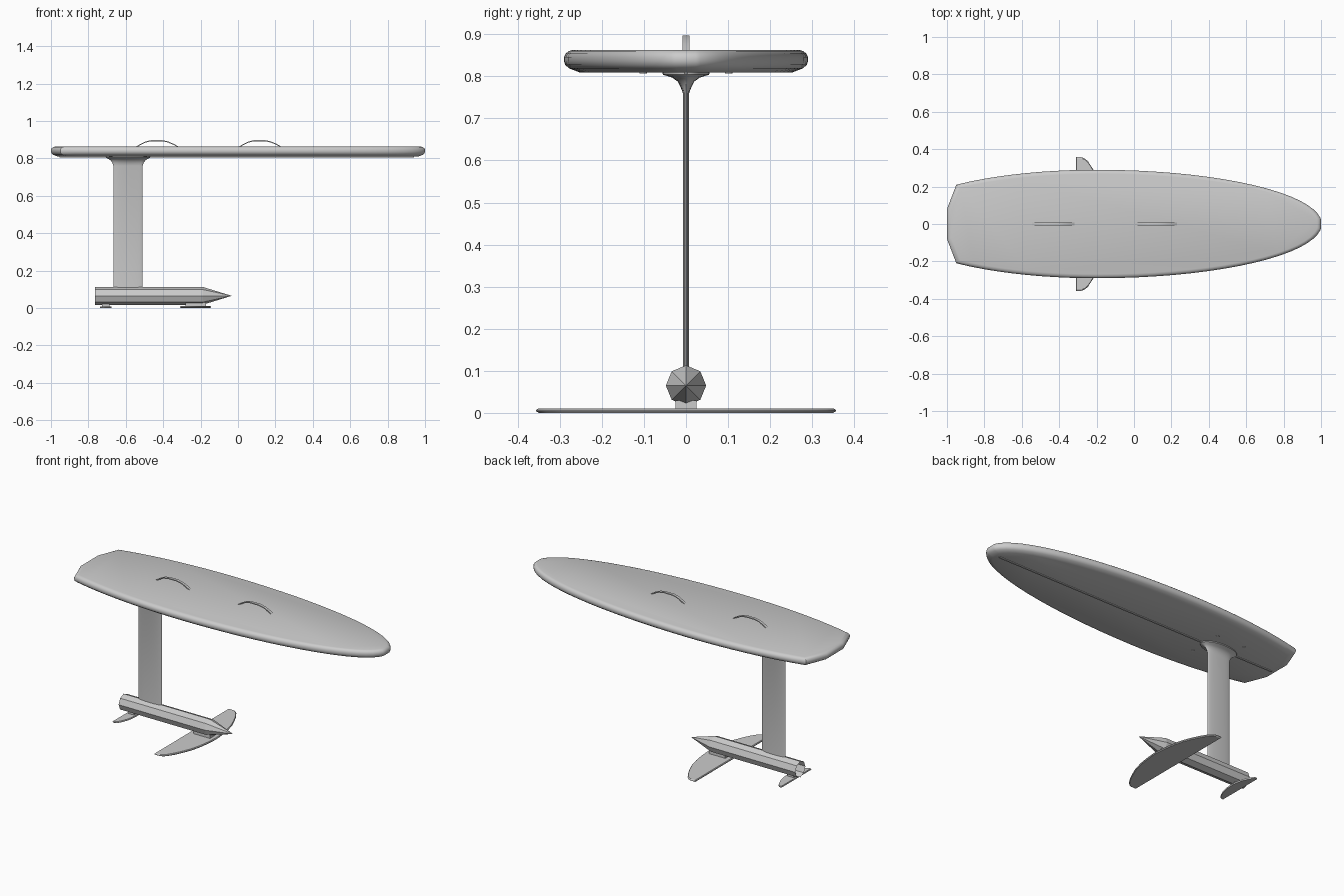
import bpy, bmesh, math

if "Cube" in bpy.data.objects:
    bpy.data.objects.remove(bpy.data.objects["Cube"])


def finish(name, bm, smooth=None):
    bmesh.ops.recalc_face_normals(bm, faces=bm.faces)
    mesh = bpy.data.meshes.new(name)
    bm.to_mesh(mesh)
    bm.free()
    ob = bpy.data.objects.new(name, mesh)
    bpy.context.collection.objects.link(ob)
    if smooth:
        bpy.ops.object.select_all(action='DESELECT')
        ob.select_set(True)
        bpy.context.view_layer.objects.active = ob
        bpy.ops.object.shade_smooth_by_angle(angle=math.radians(smooth))
    return ob


def loft(name, rings, cap_start=True, cap_end=True, smooth=None):
    """Skin a list of closed rings that share a point count."""
    bm = bmesh.new()
    loops = [[bm.verts.new(p) for p in ring] for ring in rings]
    n = len(loops[0])
    for a, b in zip(loops, loops[1:]):
        for i in range(n):
            j = (i + 1) % n
            bm.faces.new((a[i], a[j], b[j], b[i]))
    if cap_start:
        bm.faces.new(loops[0])
    if cap_end:
        bm.faces.new(loops[-1])
    return finish(name, bm, smooth)


def box(name, x0, x1, y0, y1, z0, z1):
    ring = [(x0, y0), (x1, y0), (x1, y1), (x0, y1)]
    return loft(name, [[(x, y, z) for x, y in ring] for z in (z0, z1)])


# Board: two half ellipses meeting at the wide point, with a clipped tail
def half_width(x):
    return 0.29 * math.sqrt(1 - ((x + 0.2) / (1.204 if x > -0.2 else 1.087)) ** 2)


xs = [-0.95 + 0.075 * i for i in range(11)]
xs += [-0.2 + 1.2 * math.sin(math.pi / 2 * i / 18) for i in range(1, 19)]
side = [(-1, 0.08)] + [(x, half_width(x)) for x in xs]
outline = side + [(x, -y) for x, y in reversed(side)]
rail = [(0.038, 0.809), (0.012, 0.819), (0.003, 0.827), (0, 0.836), (0, 0.846),
        (0.004, 0.854), (0.011, 0.860), (0.022, 0.863)]
loft("board", [[(x * (1 - d), y * (1 - d / 0.29), z) for x, y in outline] for d, z in rail],
     smooth=35)

# Raised stringer along the underside
box("bottom_stringer", -0.955, 0.94, -0.005, 0.005, 0.805, 0.812)

# Mast with flared foot under the board
CX = -0.588
sections = [(0.09, 0.078, 0.0075), (0.76, 0.078, 0.0075), (0.775, 0.083, 0.013),
            (0.788, 0.092, 0.02), (0.797, 0.104, 0.033), (0.804, 0.118, 0.055),
            (0.811, 0.119, 0.056)]
angles = [2 * math.pi * i / 32 for i in range(32)]
loft("mast", [[(CX + a * math.cos(t), b * math.sin(t), z) for t in angles]
              for z, a, b in sections], smooth=40)

# Mounting screws on the underside
for i, (sx, sy) in enumerate([(1, 1), (1, -1), (-1, 1), (-1, -1)]):
    loft(f"mount_screw_{i + 1}",
         [[(CX + sx * 0.092 + 0.009 * math.cos(t), sy * 0.102 + 0.009 * math.sin(t), z)
           for t in angles[::2]] for z in (0.807, 0.812)])


# Eight-sided fuselage tube, open at the rear, and its nose cone
def octagon(x, r):
    return [(x, r * math.cos(math.pi / 4 * i), 0.065 + r * math.sin(math.pi / 4 * i))
            for i in range(8)]


loft("fuselage", [octagon(-0.765, 0.048), octagon(-0.19, 0.048)], False, False)
loft("nose_cone", [octagon(-0.19, 0.048), octagon(-0.035, 0.0005)], False, True)

# Wings: one planform reused for front wing and rear stabiliser
planform = [(0, 0.357), (0.03, 0.357), (0.047, 0.35), (0.064, 0.335), (0.09, 0.295),
            (0.112, 0.25), (0.133, 0.2), (0.149, 0.14), (0.16, 0.07)]


def wing(name, x_back, sx, sy, z0, z1):
    pts = planform + [(0.165, 0)] + [(x, -y) for x, y in reversed(planform)]
    mid = (z0 + z1) / 2
    rings = []
    for s, z in ((0.96, z0), (1, mid - 0.001), (1, mid + 0.001), (0.96, z1)):
        rings.append([(x_back + sx * (0.08 + (x - 0.08) * s), y * sy * (s + 1) / 2, z)
                      for x, y in pts])
    return loft(name, rings, smooth=30)


wing("front_wing", -0.31, 1, 1, 0, 0.011)
wing("rear_stabiliser", -0.738, 0.38, 0.4, 0, 0.009)
box("front_wing_mount", -0.28, -0.17, -0.025, 0.025, 0.009, 0.03)
box("rear_stabiliser_mount", -0.728, -0.688, -0.012, 0.012, 0.007, 0.025)

# Foot straps: thin bent strips
arch = [(0, 0.86), (0.025, 0.875), (0.055, 0.89), (0.085, 0.897), (0.145, 0.897),
        (0.175, 0.891), (0.208, 0.877), (0.236, 0.86)]
for name, x0 in (("front_foot_strap", 0.0), ("rear_foot_strap", -0.55)):
    loft(name, [[(x0 + x, -0.008, z - 0.006), (x0 + x, 0.008, z - 0.006),
                 (x0 + x, 0.008, z), (x0 + x, -0.008, z)] for x, z in arch], smooth=35)
